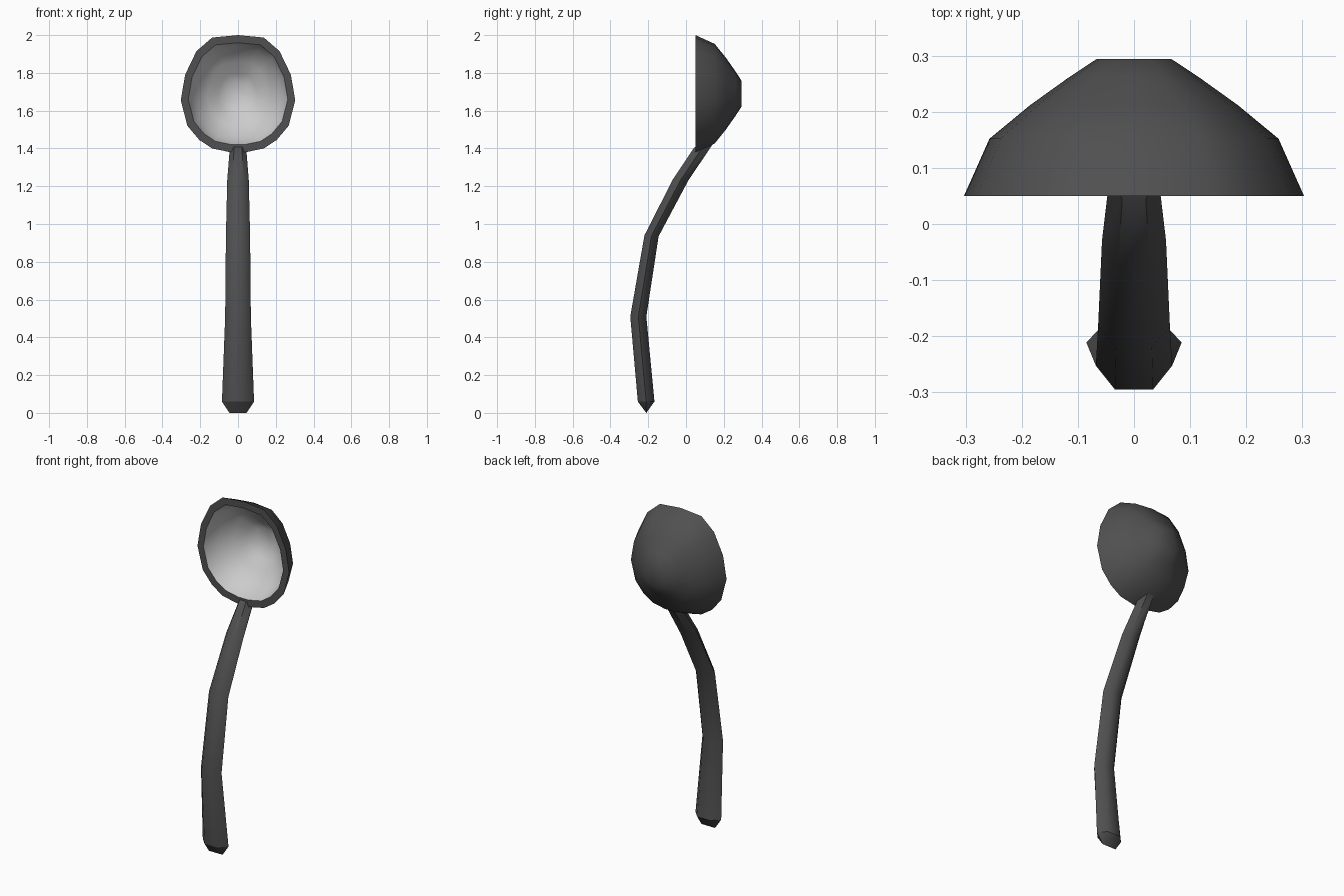
import bpy
import bmesh

if "Cube" in bpy.data.objects:
    bpy.data.objects.remove(bpy.data.objects["Cube"])


def material(name, value):
    mat = bpy.data.materials.new(name)
    mat.diffuse_color = (value, value, value, 1)
    mat.use_nodes = True
    mat.node_tree.nodes["Principled BSDF"].inputs["Base Color"].default_value = mat.diffuse_color
    return mat


def loft(name, rings, mats, angle, light_from=None):
    """Skin a list of equal-length closed rings and cap both ends."""
    bm = bmesh.new()
    loops = [[bm.verts.new(p) for p in ring] for ring in rings]
    n = len(loops[0])
    for k, (a, b) in enumerate(zip(loops, loops[1:])):
        for i in range(n):
            j = (i + 1) % n
            face = bm.faces.new((a[i], a[j], b[j], b[i]))
            if light_from is not None and k >= light_from:
                face.material_index = 1
    bm.faces.new(loops[0][::-1])
    end = bm.faces.new(loops[-1])
    if light_from is not None:
        end.material_index = 1
    bmesh.ops.remove_doubles(bm, verts=bm.verts, dist=0.0005)
    bmesh.ops.recalc_face_normals(bm, faces=bm.faces)
    mesh = bpy.data.meshes.new(name)
    bm.to_mesh(mesh)
    bm.free()
    for m in mats:
        mesh.materials.append(m)
    obj = bpy.data.objects.new(name, mesh)
    bpy.context.collection.objects.link(obj)
    bpy.ops.object.select_all(action='DESELECT')
    obj.select_set(True)
    bpy.context.view_layer.objects.active = obj
    bpy.ops.object.shade_smooth_by_angle(angle=angle)
    return obj


dark = material("dark_metal", 0.08)
light = material("light_inside", 0.65)

# Bowl: right half of the rim outline, mirrored, then lofted over the
# outer shell, across the flat rim and down the inner shell
half = [(0, .31), (.137, .297), (.22, .225), (.28, .10), (.303, -.035),
        (.268, -.17), (.205, -.245), (.137, -.29), (.04, -.31)]
outline = half + [(-x, z) for x, z in half[:0:-1]]
profile = [(.22, .294), (.38, .262), (.61, .212), (.85, .152), (1, .05),
           (.87, .05), (.765, .14), (.54, .197), (.34, .24), (.20, .268)]
bowl_rings = [[(x * s, y, 1.69 + z * s) for x, z in outline] for s, y in profile]
loft("bowl", bowl_rings, [dark, light], 0.6, light_from=5)

# Handle: hexagonal section; each row is half width, front (y, z), back (y, z)
sections = [(.045, (-.21, 0), (-.21, 0)),
            (.085, (-.255, .06), (-.167, .06)),
            (.068, (-.295, .51), (-.21, .51)),
            (.064, (-.22, .94), (-.145, .935)),
            (.057, (-.07, 1.235), (.012, 1.23)),
            (.042, (.043, 1.405), (.15, 1.435))]
handle_rings = []
for w, (fy, fz), (by, bz) in sections:
    my, mz, f = (fy + by) / 2, (fz + bz) / 2, w * 0.5
    if fy == by:
        f = w  # end closes to a straight edge
    handle_rings.append([(-w, my, mz), (-f, fy, fz), (f, fy, fz),
                         (w, my, mz), (f, by, bz), (-f, by, bz)])
# weld the closing edge by starting the loft from its collapsed ring
bm_tip = handle_rings.pop(0)
handle = loft("handle", handle_rings, [dark], 0.9)

# Chamfered end: pull the bottom cap down to a short ridge
bm = bmesh.new()
bm.from_mesh(handle.data)
cap = min(bm.faces, key=lambda f: f.calc_center_median().z)
ring = {}
for v in cap.verts:
    side = 1 if v.co.x > 0 else -1
    end = "m" if abs(v.co.x) > .06 else ("f" if v.co.y < -.21 else "b")
    ring[(side, end)] = v
bmesh.ops.delete(bm, geom=[cap], context='FACES_ONLY')
tip = {s: bm.verts.new((s * .045, -.21, 0)) for s in (-1, 1)}
for e in "fb":
    bm.faces.new((ring[(-1, e)], ring[(1, e)], tip[1], tip[-1]))
    for s in (-1, 1):
        bm.faces.new((ring[(s, "m")], ring[(s, e)], tip[s]))
bmesh.ops.recalc_face_normals(bm, faces=bm.faces)
bm.to_mesh(handle.data)
bm.free()
bpy.ops.object.shade_smooth_by_angle(angle=0.9)
